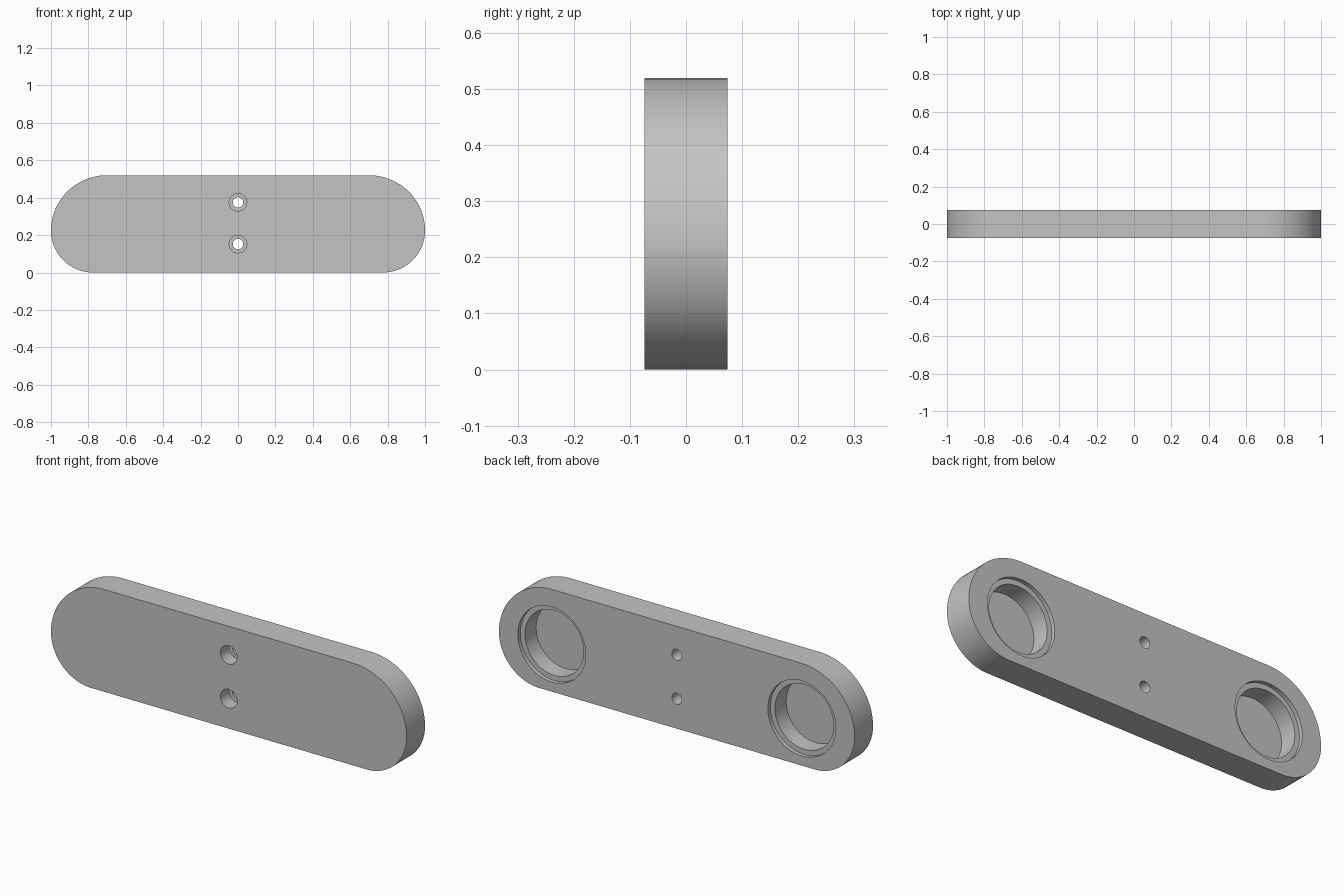
import bpy, bmesh, math

cube = bpy.data.objects.get("Cube")
if cube:
    bpy.data.objects.remove(cube, do_unlink=True)

HALF_DEPTH = 0.074
HEIGHT = 0.52
WIDEST_Z = 0.225

grey = bpy.data.materials.new("plain grey")
grey.use_nodes = True
colour = (0.55, 0.55, 0.55, 1)
grey.diffuse_color = colour
grey.node_tree.nodes["Principled BSDF"].inputs["Base Color"].default_value = colour


def arc(cx, cz, rx, rz, start, end, steps=24):
    """Points along an elliptical arc, angles in degrees."""
    angles = [math.radians(start + (end - start) * i / steps) for i in range(steps + 1)]
    return [(cx + rx * math.cos(a), cz + rz * math.sin(a)) for a in angles]


def drill(target, x, z, radius, y_from, y_to):
    """Cut a round hole along y, then discard the cutter."""
    bpy.ops.mesh.primitive_cylinder_add(
        vertices=64, radius=radius, depth=y_to - y_from,
        location=(x, (y_from + y_to) / 2, z), rotation=(math.pi / 2, 0, 0))
    cutter = bpy.context.object
    cutter.name = "hole_cutter"
    cutter.hide_render = True
    cutter.data.materials.append(grey)
    mod = target.modifiers.new("hole", 'BOOLEAN')
    mod.operation = 'DIFFERENCE'
    mod.solver = 'EXACT'
    mod.object = cutter
    bpy.context.view_layer.objects.active = target
    bpy.ops.object.modifier_apply(modifier=mod.name)
    bpy.data.objects.remove(cutter, do_unlink=True)


# Rounded plate: tighter corners below, broad shoulders above
right = arc(0.775, WIDEST_Z, 0.225, WIDEST_Z, -90, 0)
right += arc(0.70, WIDEST_Z, 0.30, HEIGHT - WIDEST_Z, 0, 90)[1:]
outline = right + [(-x, z) for x, z in reversed(right)]

bm = bmesh.new()
face = bm.faces.new([bm.verts.new((x, -HALF_DEPTH, z)) for x, z in outline])
extruded = bmesh.ops.extrude_face_region(bm, geom=[face])
moved = [v for v in extruded["geom"] if isinstance(v, bmesh.types.BMVert)]
bmesh.ops.translate(bm, verts=moved, vec=(0, 2 * HALF_DEPTH, 0))
bmesh.ops.recalc_face_normals(bm, faces=bm.faces)
mesh = bpy.data.meshes.new("mounting_plate")
bm.to_mesh(mesh)
bm.free()
plate = bpy.data.objects.new("mounting_plate", mesh)
bpy.context.collection.objects.link(plate)
plate.data.materials.append(grey)

# Stepped round pockets in the back
for x in (-0.703, 0.703):
    drill(plate, x, 0.24, 0.165, HALF_DEPTH - 0.11, 0.2)
    drill(plate, x, 0.24, 0.191, HALF_DEPTH - 0.02, 0.2)

# Screw holes, counterbored from the front
for z in (0.152, 0.375):
    drill(plate, 0, z, 0.028, -0.2, 0.2)
    drill(plate, 0, z, 0.047, -0.2, -HALF_DEPTH + 0.07)

# Smooth walls with crisp rims
bpy.ops.object.select_all(action='DESELECT')
plate.select_set(True)
bpy.context.view_layer.objects.active = plate
bpy.ops.object.shade_smooth_by_angle(angle=math.radians(30))
